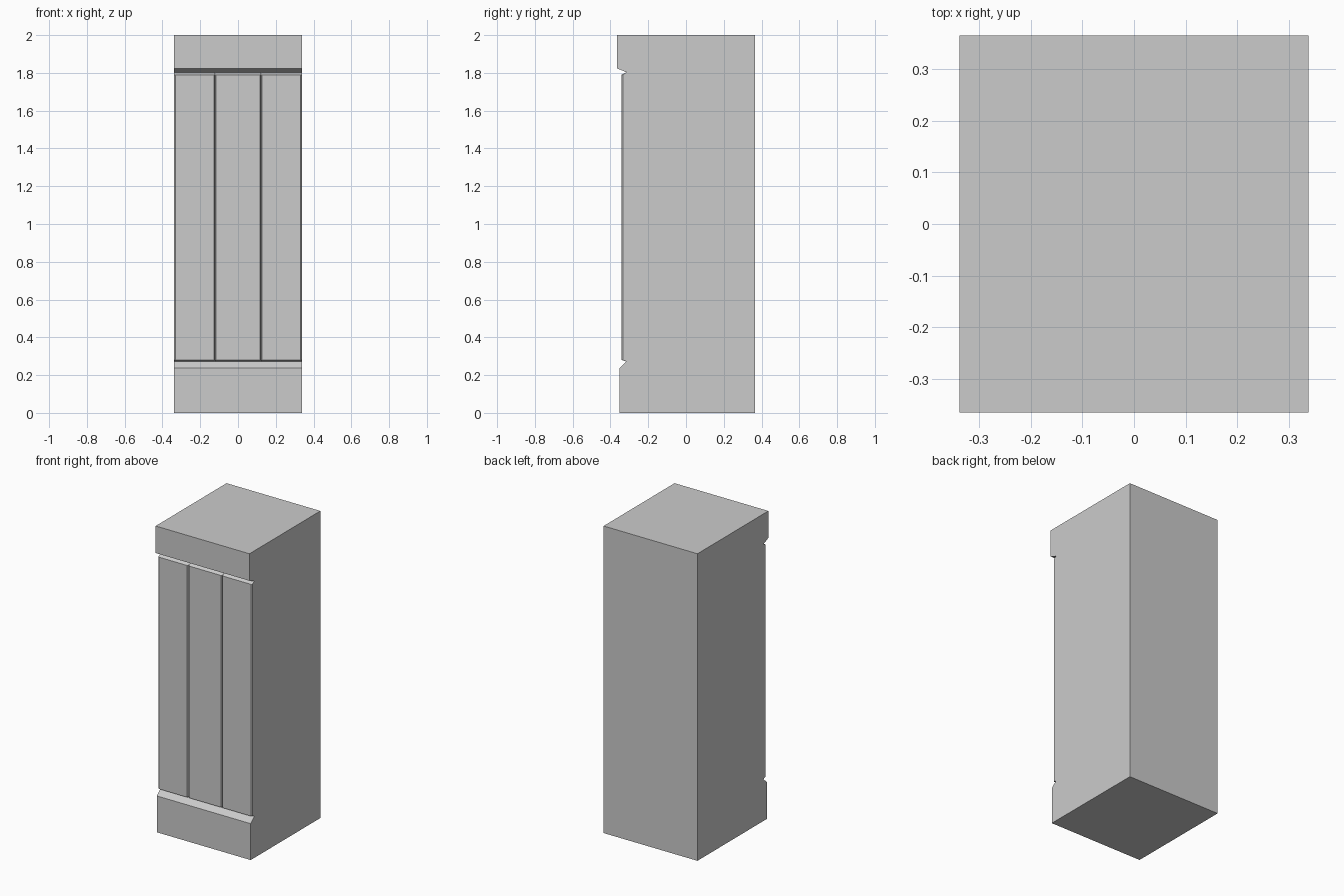
import bpy, bmesh, math

if "Cube" in bpy.data.objects:
    bpy.data.objects.remove(bpy.data.objects["Cube"])

HALF_W = 0.338      # half width in x
SEAM = 0.122        # x of the two plank seams
FACE = -0.341       # plank front plane
BEV = 0.006         # plank edge bevel width


def side_profile(y_plank):
    """Side outline (y, z); only the plank surface depth varies along x."""
    return [
        (0.365, 0.0), (-0.352, 0.0), (-0.352, 0.237),   # back bottom, plinth
        (-0.315, 0.272),                                # lower notch
        (y_plank, 0.28), (y_plank, 1.79),               # plank face
        (-0.315, 1.803),                                # upper notch
        (-0.365, 1.824), (-0.365, 2.0), (0.365, 2.0),   # top block
    ]


# stations along x: shallow bevels at the outer edges, V grooves at the seams
stations = [(-HALF_W, FACE + 0.007), (-HALF_W + BEV, FACE)]
for s in (-SEAM, SEAM):
    stations += [(s - BEV, FACE), (s, FACE + 0.014), (s + BEV, FACE)]
stations += [(HALF_W - BEV, FACE), (HALF_W, FACE + 0.007)]

# loft the outline through the stations
bm = bmesh.new()
rings = [[bm.verts.new((x, y, z)) for y, z in side_profile(d)] for x, d in stations]
for a, b in zip(rings, rings[1:]):
    n = len(a)
    for i in range(n):
        j = (i + 1) % n
        bm.faces.new((a[i], a[j], b[j], b[i]))
bm.faces.new(rings[0])
bm.faces.new(rings[-1])
bmesh.ops.recalc_face_normals(bm, faces=bm.faces)

# merge the flat strips into single faces
bmesh.ops.dissolve_limit(bm, angle_limit=math.radians(0.5),
                         verts=bm.verts, edges=bm.edges)

mesh = bpy.data.meshes.new("paneled_pillar")
bm.to_mesh(mesh)
bm.free()
pillar = bpy.data.objects.new("paneled_pillar", mesh)
bpy.context.collection.objects.link(pillar)
